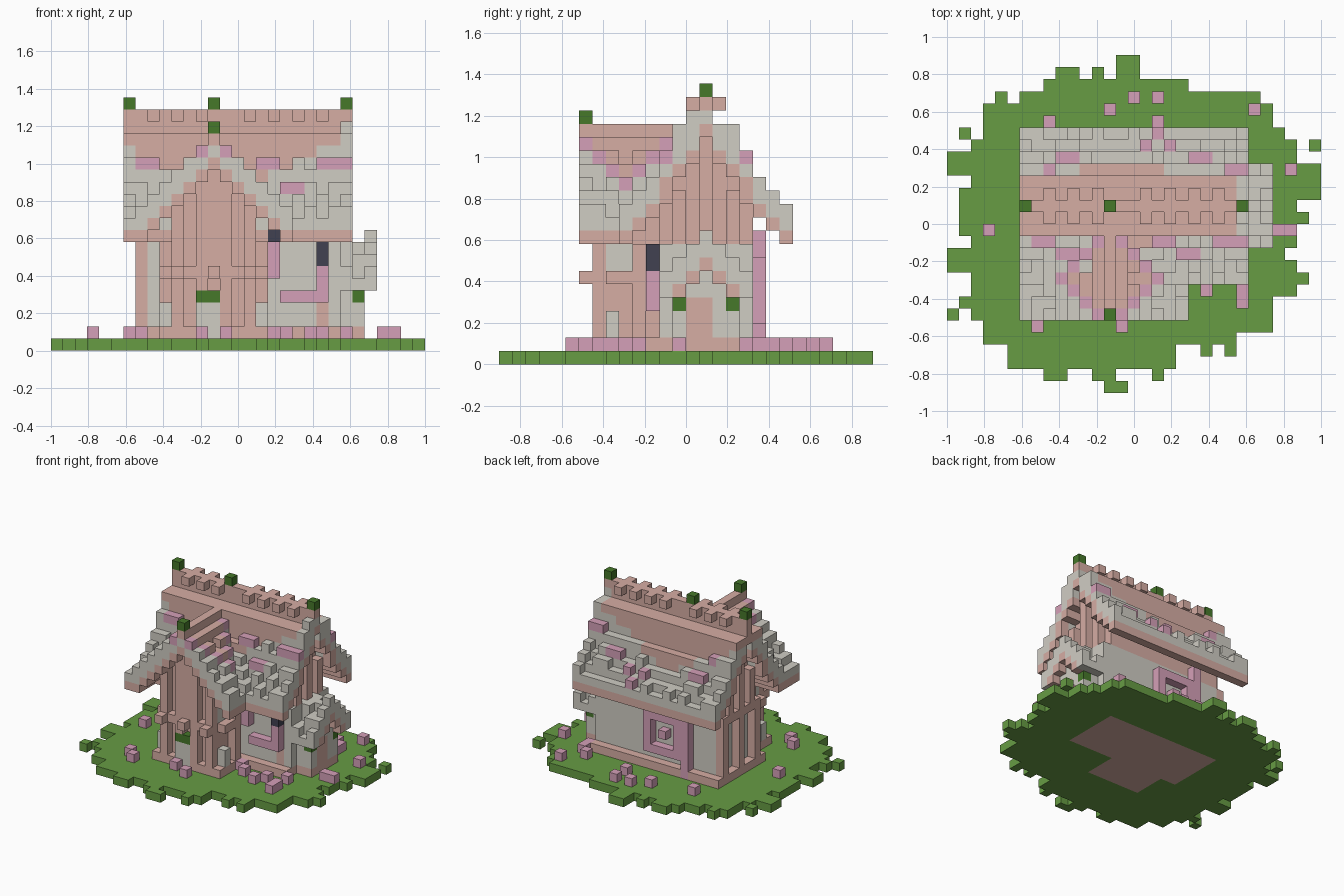
import bpy
import bmesh
import random
from mathutils import Vector

random.seed(4)
cube = bpy.data.objects.get("Cube")
if cube:
    bpy.data.objects.remove(cube, do_unlink=True)

SIZE = 2 / 31
ORIGIN = Vector((-1, -14 * SIZE, 0))
COLOURS = {
    "grass": (103, 156, 68), "dark_leaf": (70, 120, 42), "clay": (214, 173, 164),
    "stone": (208, 205, 196), "blossom": (213, 160, 184), "lantern": (65, 65, 81),
}


def linear(c):
    c /= 255
    return c / 12.92 if c <= 0.04045 else ((c + 0.055) / 1.055) ** 2.4


def make_material(name, rgb):
    mat = bpy.data.materials.new(name)
    mat.use_nodes = True
    colour = tuple(linear(c) for c in rgb) + (1,)
    mat.diffuse_color = colour
    bsdf = next(n for n in mat.node_tree.nodes if n.type == "BSDF_PRINCIPLED")
    bsdf.inputs["Base Color"].default_value = colour
    return mat


materials = {n: make_material(n, c) for n, c in COLOURS.items()}
names = list(COLOURS)
cells = {}  # grid cell -> (part, colour)


def put(part, colour, x, y, z):
    cells[x, y, z] = (part, colour)


def box(part, colour, xs, ys, zs):
    """Fill an inclusive range of cells."""
    for x in range(xs[0], xs[1] + 1):
        for y in range(ys[0], ys[1] + 1):
            for z in range(zs[0], zs[1] + 1):
                put(part, colour, x, y, z)


# Ragged lawn: start and end of each row, front to back
rows = [(13, 15), (8, 10), (5, 19), (5, 19), (3, 24), (3, 27), (2, 27), (1, 27),
        (2, 29), (2, 30), (0, 29), (0, 28), (2, 29), (1, 29), (1, 30), (1, 29),
        (1, 31), (2, 31), (0, 31), (0, 29), (2, 29), (3, 28), (3, 27), (3, 27),
        (6, 26), (8, 20), (9, 16), (14, 16)]
for j, (a, b) in enumerate(rows):
    box("lawn", "grass", (a, b - 1), (j, j), (0, 0))
for x, y in [(0, 6), (1, 21), (30, 20), (21, 3), (23, 3), (22, 4), (4, 24), (17, 1), (12, 1), (13, 1)]:
    put("lawn", "grass", x, y, 0)
for x, y in [(11, 26), (13, 26)]:
    cells.pop((x, y, 0), None)

# Floor and plinth
for z in (0, 1):
    box("floor", "clay", (8, 22), (12, 18), (z, z))
    box("floor", "clay", (10, 16), (8, 12), (z, z))
box("plinth", "clay", (7, 23), (11, 19), (1, 1))
box("plinth", "clay", (9, 17), (7, 11), (1, 1))
box("plinth", "clay", (24, 25), (13, 17), (1, 1))

# Roof profiles by distance from the ridge: top, underside of tiles, bottom
MAIN = [(20, 18, 17), (18, 16, 15), (18, 15, 14), (16, 14, 12),
        (14, 12, 11), (13, 11, 10), (12, 10, 9)]
WING = [(18 - d, max(16 - d, 10), max(16 - d, 10) - 1) for d in range(8)]
PORCH = [(10, 8, 7), (9, 7, 6), (8, 6, 5), (7, 5, 5)]

# Main house walls with gable ends up to the roof
box("main_walls", "stone", (8, 22), (12, 18), (2, 8))
for y in range(10, 21):
    d = abs(y - 15)
    if d <= 3:
        box("main_gable", "clay", (8, 22), (y, y), (9, MAIN[d][2]))

# Posts and beams on both ends
for x, colour in ((7, "clay"), (23, "stone")):
    for y in (12, 15, 18):
        box("end_posts", colour, (x, x), (y, y), (2, 8))
    for y in (13, 17):
        box("end_posts", "clay", (x, x), (y, y), (9, 12))
    box("end_beam", colour, (x, x), (12, 18), (8, 8))
    box("ridge_post", "clay", (x, x), (15, 15), (9, 16))

# Front wing walls
box("wing_walls", "clay", (10, 16), (8, 12), (2, 9))
for d in range(4):
    for s in (-1, 1):
        x = 13 + s * d
        box("wing_gable", "clay", (x, x), (8, 12), (9, WING[d][2]))
        if d in (1, 3):
            box("wing_posts", "clay", (x, x), (7, 7), (1, WING[d][2]))
box("wing_posts", "clay", (13, 13), (7, 7), (7, 15))
box("wing_beam", "clay", (10, 16), (7, 7), (6, 6))
for x in (10, 13, 16):
    put("beam_ends", "clay", x, 6, 6)
for x, wall in ((9, 10), (17, 16)):
    box("side_panels", "stone", (wall, wall), (8, 9), (7, 8))
    box("side_panels", "stone", (x, x), (8, 8), (2, 3))
    box("side_posts", "clay", (x, x), (10, 10), (1, 8))
    box("side_beam", "clay", (x, x), (8, 11), (6, 6))

# Front window box
box("window_box", "stone", (12, 13), (7, 7), (1, 3))
box("window_box", "dark_leaf", (12, 13), (7, 7), (4, 4))

# Blossom trim on the front wall
box("front_window", "blossom", (19, 22), (11, 11), (4, 4))
box("front_window", "blossom", (22, 22), (11, 11), (5, 6))
box("front_window", "blossom", (18, 18), (11, 11), (6, 8))
box("front_window", "clay", (22, 22), (12, 12), (2, 3))

# Back window: a ring with a centre block and a tall vine beside it
box("back_window", "blossom", (12, 16), (19, 19), (3, 7))
for x in range(13, 16):
    for z in range(4, 7):
        cells.pop((x, 19, z))
put("back_window", "blossom", 14, 19, 5)
box("back_vine", "blossom", (11, 11), (19, 19), (1, 9))

# Side porch with its door
box("porch_walls", "stone", (23, 25), (13, 17), (2, 5))
box("porch_walls", "stone", (23, 25), (14, 16), (6, 7))
box("porch_door", "clay", (25, 25), (14, 15), (2, 4))
for x in range(23, 27):
    for d, (top, tile, low) in enumerate(PORCH):
        for y in {15 - d, 15 + d}:
            box("porch_roof", "clay", (x, x), (y, y), (low, tile - 1))
            high = top - 1 if x < 26 and (d == 0 or (x + y) % 2) else top
            box("porch_roof", "stone", (x, x), (y, y), (tile, high - 1))
for y in (13, 17):
    put("porch_plants", "dark_leaf", 25, y, 4)

# Wing roof, skipping what lies below the main roof; blossoms form a V on each slope
for y in range(6, 14):
    edge = 13 + abs(y - 9)
    for x in range(6, 20):
        d = abs(x - 13)
        top, tile, low = WING[d]
        bumpy = d >= 2 and y > 6 and top - 1 != edge and (x + y) % 3 == 0
        for z in range(low, top - bumpy):
            if y >= 9 and z < MAIN[15 - y][2]:
                continue
            if z < tile or z > edge or d == 0 and y > 6:
                colour = "clay"
            elif z == edge and z == top - 1:
                colour = "blossom"
            else:
                colour = "stone"
            put("wing_roof", colour, x, y, z)
box("wing_ridge", "clay", (13, 13), (6, 13), (17, 17))

# Main roof: stone at the eaves, clay above, with some loose tiles
for x in range(6, 25):
    for y in range(9, 22):
        d = abs(y - 15)
        edge = max(12.2 + 0.5 * abs(x - 14), 14 if y < 15 else 12)
        top, tile, low = MAIN[d]
        end = x in (6, 24)
        loose = d >= 3 and not end
        for z in range(low, top - loose):
            if z < (tile if end else low + 1) or z == 19:
                colour = "clay"
            elif end:
                colour = "stone" if z < 17 or x == 24 else "clay"
            else:
                colour = "clay" if z >= edge else "stone"
            put("main_roof", colour, x, y, z)
        z = top - 1
        if loose and z < edge and (y < 15 and (x + y) % 2 == 0 or y > 15 and random.random() < 0.25):
            put("loose_tiles", "stone", x, y, z)
put("main_roof", "stone", 24, 14, 18)

# Teeth jutting out from the ridge
for x in (8, 10, 12, 16, 18, 20, 22):
    for y in (14, 16):
        put("ridge_teeth", "clay", x, y, 19)

# Blossoms along the joint between stone and clay
for x, y in [(7, 12), (8, 12), (9, 11), (10, 11), (17, 12), (18, 12), (20, 11), (19, 11),
             (22, 12), (23, 12), (8, 18), (9, 19), (10, 19), (16, 20), (18, 20), (17, 21),
             (20, 19), (21, 19), (23, 18)]:
    put("roof_blossoms", "blossom", x, y, MAIN[abs(y - 15)][0] - 1)
for y in (12, 18):
    put("roof_blossoms", "blossom", 24, y, 15)

# Ridge plants
for x, y, z in [(6, 15, 20), (13, 15, 20), (24, 15, 20), (13, 6, 18)]:
    put("ridge_plants", "dark_leaf", x, y, z)

# Lanterns
box("lanterns", "lantern", (22, 22), (11, 11), (7, 8))
put("lanterns", "lantern", 18, 9, 9)

# Garden blossoms
for x, y in [(3, 13), (8, 22), (13, 23), (15, 24), (17, 24), (17, 22), (25, 23), (28, 18),
             (27, 13), (28, 13), (24, 8), (24, 7), (21, 8), (7, 5), (14, 5), (6, 6), (19, 9),
             (24, 10), (22, 9), (18, 10), (12, 6), (24, 19), (24, 20), (23, 21)]:
    put("garden_blossoms", "blossom", x, y, 1)


def build(part):
    """Mesh the outer faces of one part."""
    bm = bmesh.new()
    verts = {}

    def vert(p):
        if p not in verts:
            verts[p] = bm.verts.new(ORIGIN + Vector(p) * SIZE)
        return verts[p]

    for cell, (owner, colour) in cells.items():
        if owner != part:
            continue
        for axis in range(3):
            u, v = (axis + 1) % 3, (axis + 2) % 3
            for side in (0, 1):
                near = list(cell)
                near[axis] += 2 * side - 1
                if tuple(near) in cells:
                    continue
                loop = []
                for a, b in ((0, 0), (1, 0), (1, 1), (0, 1)):
                    p = list(cell)
                    p[axis] += side
                    p[u] += a
                    p[v] += b
                    loop.append(vert(tuple(p)))
                face = bm.faces.new(loop if side else loop[::-1])
                face.material_index = names.index(colour)
    mesh = bpy.data.meshes.new(part)
    bm.to_mesh(mesh)
    bm.free()
    for name in names:
        mesh.materials.append(materials[name])
    bpy.context.collection.objects.link(bpy.data.objects.new(part, mesh))


for part in sorted({owner for owner, _ in cells.values()}):
    build(part)
